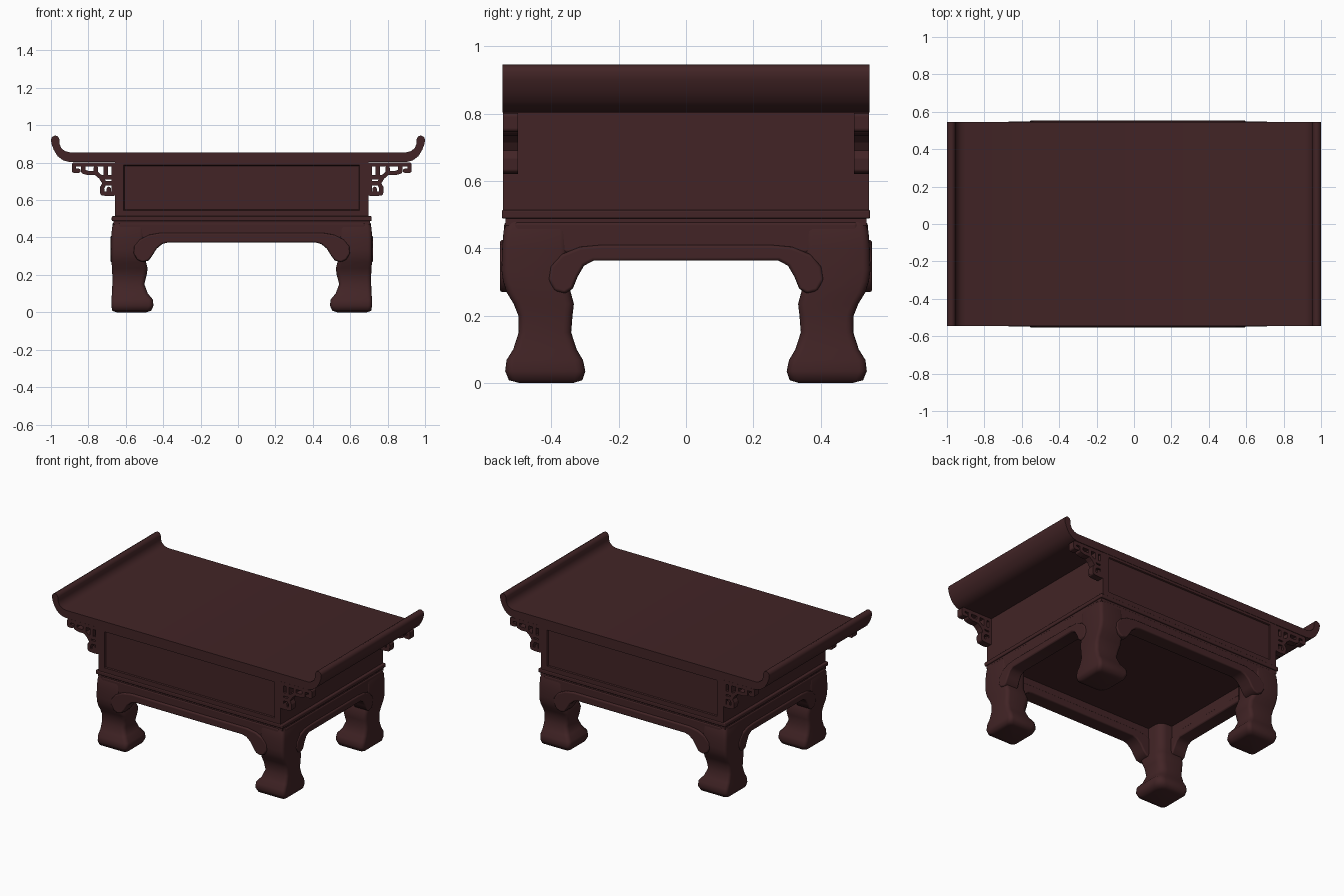
import bpy, bmesh, math
from mathutils import Matrix, Vector

if "Cube" in bpy.data.objects:
    bpy.data.objects.remove(bpy.data.objects["Cube"])

CX = 0.02  # the base sits slightly off the centre of the top

wood = bpy.data.materials.new("dark_red_wood")
wood.diffuse_color = (0.054, 0.0175, 0.019, 1)
wood.use_nodes = True
wood.node_tree.nodes["Principled BSDF"].inputs["Base Color"].default_value = wood.diffuse_color


def finish(bm, name, bevel=0.0, angle=35, offset=CX):
    bmesh.ops.recalc_face_normals(bm, faces=bm.faces)
    mesh = bpy.data.meshes.new(name)
    bm.to_mesh(mesh)
    bm.free()
    mesh.materials.append(wood)
    mesh.shade_smooth()
    ob = bpy.data.objects.new(name, mesh)
    ob.location.x = offset
    bpy.context.collection.objects.link(ob)
    if bevel:
        mod = ob.modifiers.new("bevel", 'BEVEL')
        mod.width, mod.segments = bevel, 3
        mod.limit_method, mod.angle_limit = 'ANGLE', math.radians(40)
        mod.harden_normals = True
    else:
        mesh.set_sharp_from_angle(angle=math.radians(angle))
    return ob


def add_box(bm, x0, x1, y0, y1, z0, z1):
    size = Matrix.Diagonal((x1 - x0, y1 - y0, z1 - z0, 1))
    mid = Matrix.Translation(((x0 + x1) / 2, (y0 + y1) / 2, (z0 + z1) / 2))
    bmesh.ops.create_cube(bm, size=1, matrix=mid @ size)


def block(name, hx, hy, z0, z1, bevel=0.0):
    bm = bmesh.new()
    add_box(bm, -hx, hx, -hy, hy, z0, z1)
    return finish(bm, name, bevel)


def add_prism(bm, half, d0, d1, along_y=True):
    """Mirror a half outline (u, z) and extrude it from depth d0 to d1."""
    outline = half + [(-u, z) for u, z in reversed(half)]
    place = (lambda u, d, z: (u, d, z)) if along_y else (lambda u, d, z: (d, u, z))
    rings = [[bm.verts.new(place(u, d, z)) for u, z in outline] for d in (d0, d1)]
    for r in rings:
        bm.faces.new(r)
    n = len(outline)
    for i in range(n):
        j = (i + 1) % n
        bm.faces.new((rings[0][i], rings[0][j], rings[1][j], rings[1][i]))


# Table top with upturned rolled ends
top = [(0.90, .803), (.935, .812), (.965, .835), (.985, .868), (.997, .9),
       (1.0, .923), (.994, .938), (.978, .946), (.962, .94), (.955, .925),
       (.954, .9), (.945, .877), (.925, .862), (.90, .855)]
bm = bmesh.new()
add_prism(bm, top, -0.545, 0.545)
finish(bm, "table_top", angle=50, offset=0)

# Body with a recessed panel on the long sides
bm = bmesh.new()
add_box(bm, -0.677, 0.677, -0.543, 0.543, 0.505, 0.81)
bm.faces.ensure_lookup_table()
panels = [f for f in bm.faces if abs(f.normal.y) > 0.9]
bmesh.ops.inset_individual(bm, faces=panels, thickness=0.045)
for v in {v for f in panels for v in f.verts}:
    v.co.x *= 0.618 / 0.632
    v.co.z += 0.008
bmesh.ops.inset_individual(bm, faces=panels, thickness=0.005, depth=-0.008)
finish(bm, "body")

# Ledge and neck under the body
block("ledge", 0.695, 0.547, 0.488, 0.514, 0.006)
block("neck", 0.686, 0.536, 0.468, 0.49)

# Apron rails
bm = bmesh.new()
for s in (-1, 1):
    y = sorted((s * 0.46, s * 0.54))
    x = sorted((s * 0.61, s * 0.692))
    add_box(bm, -0.66, 0.66, *y, 0.395, 0.478)
    add_box(bm, *x, -0.51, 0.51, 0.385, 0.478)
finish(bm, "apron_rails", 0.01)

# Raised arched bands that end in rounded scrolls
front_band = [(0.395, .373), (.425, .365), (.455, .34), (.478, .303), (.497, .277),
              (.53, .268), (.56, .282), (.579, .315), (.576, .353), (.546, .389),
              (.495, .414), (.43, .425)]
side_band = [(.275, .363), (.303, .348), (.322, .315), (.336, .28), (.36, .265),
             (.39, .273), (.409, .305), (.402, .347), (.37, .382), (.315, .404),
             (.25, .41)]
for s, name in ((-1, "front"), (1, "back")):
    bm = bmesh.new()
    add_prism(bm, front_band, s * 0.455, s * 0.553)
    finish(bm, name + "_band", 0.01)
for s, name in ((-1, "left"), (1, "right")):
    bm = bmesh.new()
    add_prism(bm, side_band, s * 0.605, s * 0.703, False)
    finish(bm, name + "_band", 0.01)

# Curved legs: height, inner x, inner y, outer y, outer x
leg_rows = [(0.0, .51, .335, .495, .67), (.008, .484, .308, .526, .692),
            (.035, .472, .299, .537, .697), (.068, .475, .306, .533, .697),
            (.10, .502, .325, .513, .694), (.15, .521, .341, .497, .692),
            (.2, .508, .337, .498, .692), (.235, .503, .333, .512, .694),
            (.268, .512, .342, .532, .696), (.30, .52, .35, .543, .697),
            (.335, .52, .35, .548, .697), (.40, .52, .35, .546, .697),
            (.45, .52, .35, .542, .694), (.478, .52, .35, .533, .686)]


def leg(name, sx, sy):
    bm = bmesh.new()
    rings = []
    for z, xi, yi, yo, xo in leg_rows:
        ring = []
        # corners in order, with the radius and start angle of each
        for cx, cy, dx, dy, r, a in ((xo, yo, -1, -1, .022, 0), (xi, yo, 1, -1, .025, 90),
                                     (xi, yi, 1, 1, .05, 180), (xo, yi, -1, 1, .025, 270)):
            for k in range(5):
                t = math.radians(a + k * 22.5)
                ring.append(bm.verts.new((sx * (cx + dx * r + r * math.cos(t)),
                                          sy * (cy + dy * r + r * math.sin(t)), z)))
        rings.append(ring)
    n = len(rings[0])
    for a, b in zip(rings, rings[1:]):
        for i in range(n):
            j = (i + 1) % n
            bm.faces.new((a[i], a[j], b[j], b[i]))
    bm.faces.new(rings[0])
    bm.faces.new(rings[-1])
    finish(bm, name, angle=60)


# Openwork brackets: strokes (distance from body, height)
strokes = [[(0, .79), (.222, .79), (.222, .757), (.198, .757)],
           [(.172, .79), (.172, .752), (.148, .745), (.105, .745), (.105, .772)],
           [(.105, .745), (.078, .722), (0, .722)],
           [(.052, .79), (.052, .722)],
           [(.078, .722), (.058, .69), (.072, .665), (.07, .636), (.036, .632), (.036, .66)],
           [(.058, .69), (.012, .69)],
           [(.010, .79), (.010, .634), (.036, .632)]]


def bracket(name, sx, sy):
    bm = bmesh.new()
    w, depth = 0.023, 0.044
    for path in strokes:
        pts = [Vector((sx * (0.675 + u), sy * 0.521, z)) for u, z in path]
        for a, b in zip(pts, pts[1:]):
            d = b - a
            m = (Matrix.Translation((a + b) / 2)
                 @ Matrix.Rotation(-math.atan2(d.z, d.x), 4, 'Y')
                 @ Matrix.Diagonal((d.length, depth, w, 1)))
            bmesh.ops.create_cube(bm, size=1, matrix=m)
        for p in pts:
            m = Matrix.Translation(p) @ Matrix.Rotation(math.pi / 2, 4, 'X')
            bmesh.ops.create_cone(bm, cap_ends=True, segments=12, radius1=w / 2,
                                  radius2=w / 2, depth=depth, matrix=m)
    finish(bm, name)


for sx, side in ((-1, "left"), (1, "right")):
    for sy, end in ((-1, "front"), (1, "back")):
        leg(f"{end}_{side}_leg", sx, sy)
        bracket(f"{end}_{side}_bracket", sx, sy)
